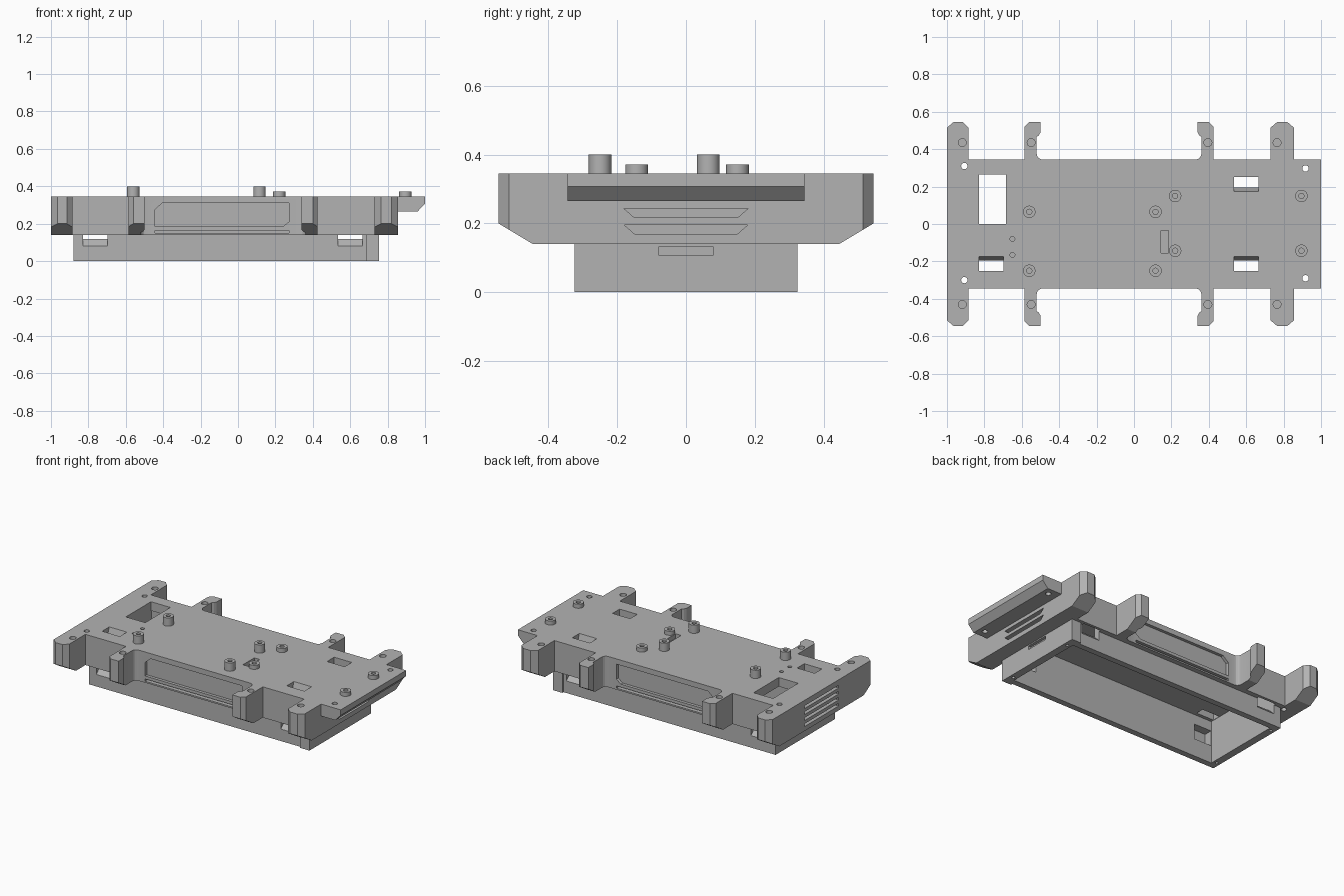
import bpy
import bmesh
import math

default = bpy.data.objects.get("Cube")
if default:
    bpy.data.objects.remove(default, do_unlink=True)

grey = bpy.data.materials.new("plain grey")
grey.use_nodes = True
grey.diffuse_color = (0.45, 0.45, 0.45, 1)
grey.node_tree.nodes["Principled BSDF"].inputs["Base Color"].default_value = (0.45, 0.45, 0.45, 1)


def prism(name, axis, pts, a, b):
    """Extrude a 2D outline from a to b along an axis."""
    def place(p, t):
        return {"x": (t, p[0], p[1]), "y": (p[0], t, p[1]), "z": (p[0], p[1], t)}[axis]
    bm = bmesh.new()
    low = [bm.verts.new(place(p, a)) for p in pts]
    high = [bm.verts.new(place(p, b)) for p in pts]
    bm.faces.new(low)
    bm.faces.new(high)
    for i in range(len(pts)):
        j = (i + 1) % len(pts)
        bm.faces.new((low[i], low[j], high[j], high[i]))
    bmesh.ops.recalc_face_normals(bm, faces=bm.faces)
    me = bpy.data.meshes.new(name)
    bm.to_mesh(me)
    bm.free()
    ob = bpy.data.objects.new(name, me)
    bpy.context.collection.objects.link(ob)
    me.materials.append(grey)
    return ob


def rect(x0, x1, y0, y1):
    return [(x0, y0), (x1, y0), (x1, y1), (x0, y1)]


def circle(x, y, r, n=24):
    return [(x + r * math.cos(2 * math.pi * i / n), y + r * math.sin(2 * math.pi * i / n))
            for i in range(n)]


def boolean(ob, other, op):
    mod = ob.modifiers.new("bool", "BOOLEAN")
    mod.operation, mod.solver, mod.object = op, "EXACT", other
    bpy.context.view_layer.update()
    dg = bpy.context.evaluated_depsgraph_get()
    me = bpy.data.meshes.new_from_object(ob.evaluated_get(dg))
    ob.modifiers.clear()
    ob.data = me
    bpy.data.objects.remove(other, do_unlink=True)


def cut(ob, axis, pts, a, b):
    boolean(ob, prism("cutter", axis, pts, a, b), "DIFFERENCE")


def add(ob, axis, pts, a, b):
    boolean(ob, prism("addition", axis, pts, a, b), "UNION")


# Deck outline with four legs per long side
W, TOP, BASE = 0.345, 0.345, 0.14
fillet = [(0.03 - 0.03 * math.sin(t), 0.03 - 0.03 * math.cos(t))
          for t in (math.pi / 2 * i / 4 for i in range(5))]
inner_leg = [(-0.585, W), (-0.585, 0.52), (-0.56, 0.545), (-0.5, 0.545), (-0.5, 0.49),
             (-0.508, 0.475), (-0.52, 0.465)]
inner_leg += [(-0.52 + dx, W + dy) for dx, dy in reversed(fillet)]
other_leg = [(-0.16 - x, y) for x, y in reversed(inner_leg)]
edge = [(-1, W), (-1, 0.515), (-0.965, 0.545), (-0.915, 0.545), (-0.885, 0.515), (-0.885, W)]
edge += inner_leg + other_leg
edge += [(0.73, W), (0.73, 0.515), (0.765, 0.545), (0.82, 0.545), (0.855, 0.515), (0.855, W)]
outline = edge[1:-1] + [(0.855, W), (0.855, -W)]
outline += [(x, -y) for x, y in reversed(edge[1:-1])]
frame = prism("mounting_frame", "z", outline, BASE, TOP)

# Sloped feet under the legs
for s in (-1, 1):
    cut(frame, "x", [(s * 0.445, BASE), (s * 0.57, 0.215), (s * 0.57, 0.1), (s * 0.378, 0.1)], -1.1, 1)

# End shelf with a bevelled lower lip
add(frame, "y", [(0.8, 0.265), (0.96, 0.265), (1, 0.308), (1, TOP), (0.8, TOP)], -W, W)

# Lower tray with wider end posts
tray = [(-0.88, -0.312), (0.685, -0.312), (0.685, -0.325), (0.755, -0.325)]
tray += [(x, -y) for x, y in reversed(tray)]
add(frame, "z", tray, 0, 0.2)
cut(frame, "z", rect(-0.83, 0.705, -0.272, 0.272), -0.1, 0.285)

# Side panels, long slots, clip notches
for s in (-1, 1):
    panel = [(-0.445, 0.185), (0.24, 0.185), (0.272, 0.21), (0.272, 0.31),
             (-0.405, 0.31), (-0.445, 0.275)]
    cut(frame, "y", panel, s * 0.325, s * 0.5)
    cut(frame, "y", rect(-0.445, 0.272, 0.15, 0.165), s * 0.315, s * 0.5)
    notch = [(s * y, z) for y, z in ((0.36, 0.08), (0.312, 0.08), (0.255, 0.135), (0.255, 0.22),
                                     (0.327, 0.22), (0.327, BASE), (0.36, BASE))]
    for x in (-0.828, 0.535):
        cut(frame, "x", notch, x, x + 0.13)

# Vents at both ends and the cable slot in the tray
for z in (0.17, 0.217):
    vent = [(-0.15, z), (0.15, z), (0.18, z + 0.026), (-0.18, z + 0.026)]
    cut(frame, "x", vent, 0.82, 0.95)
for z in (0.17, 0.21, 0.25, 0.29):
    cut(frame, "x", rect(-0.18, 0.18, z, z + 0.018), -1.1, -0.97)
for a, b in ((0.735, 0.8), (-0.95, -0.86)):
    cut(frame, "x", rect(-0.08, 0.08, 0.108, 0.132), a, b)

# Windows through the deck, strap windows with a sloped wall
cut(frame, "z", rect(-0.828, -0.685, 0, 0.265), 0.2, 0.4)
for x, s in ((-0.828, -1), (0.535, -1), (0.535, 1)):
    strap = [(s * y, z) for y, z in ((0.2, 0.27), (0.25, 0.27), (0.25, 0.36), (0.17, 0.36))]
    cut(frame, "x", strap, x, x + 0.13)
cut(frame, "z", rect(0.145, 0.185, -0.155, -0.035), 0.315, 0.4)

# Drilled holes: legs, plate corners, pilot holes, tray rim
for x in (-0.918, -0.55, 0.395, 0.765):
    for y in (-0.43, 0.435):
        cut(frame, "z", circle(x, y, 0.021), 0.22, 0.4)
for x, y in ((-0.907, 0.31), (-0.907, -0.3), (0.917, 0.297), (0.917, -0.29)):
    cut(frame, "z", circle(x, y, 0.017), 0.1, 0.4)
for y in (-0.08, -0.165):
    cut(frame, "z", circle(-0.65, y, 0.013), 0.31, 0.4)
for x in (-0.855, 0.73):
    for y in (-0.25, 0.25):
        cut(frame, "z", circle(x, y, 0.01, 12), -0.1, 0.08)

# Standoff bosses with screw holes
bosses = [(x, y, 0.4) for x in (-0.56, 0.115) for y in (0.065, -0.25)]
bosses += [(x, y, 0.372) for x in (0.22, 0.895) for y in (0.15, -0.143)]
parts = [frame]
for i, (x, y, z) in enumerate(bosses):
    boss = prism(f"standoff_{i + 1}", "z", circle(x, y, 0.033, 32), TOP - 0.01, z)
    cut(boss, "z", circle(x, y, 0.014), TOP - 0.005, 0.5)
    parts.append(boss)

for ob in parts:
    bpy.ops.object.select_all(action="DESELECT")
    ob.select_set(True)
    bpy.context.view_layer.objects.active = ob
    bpy.ops.object.shade_smooth_by_angle(angle=math.radians(20))
